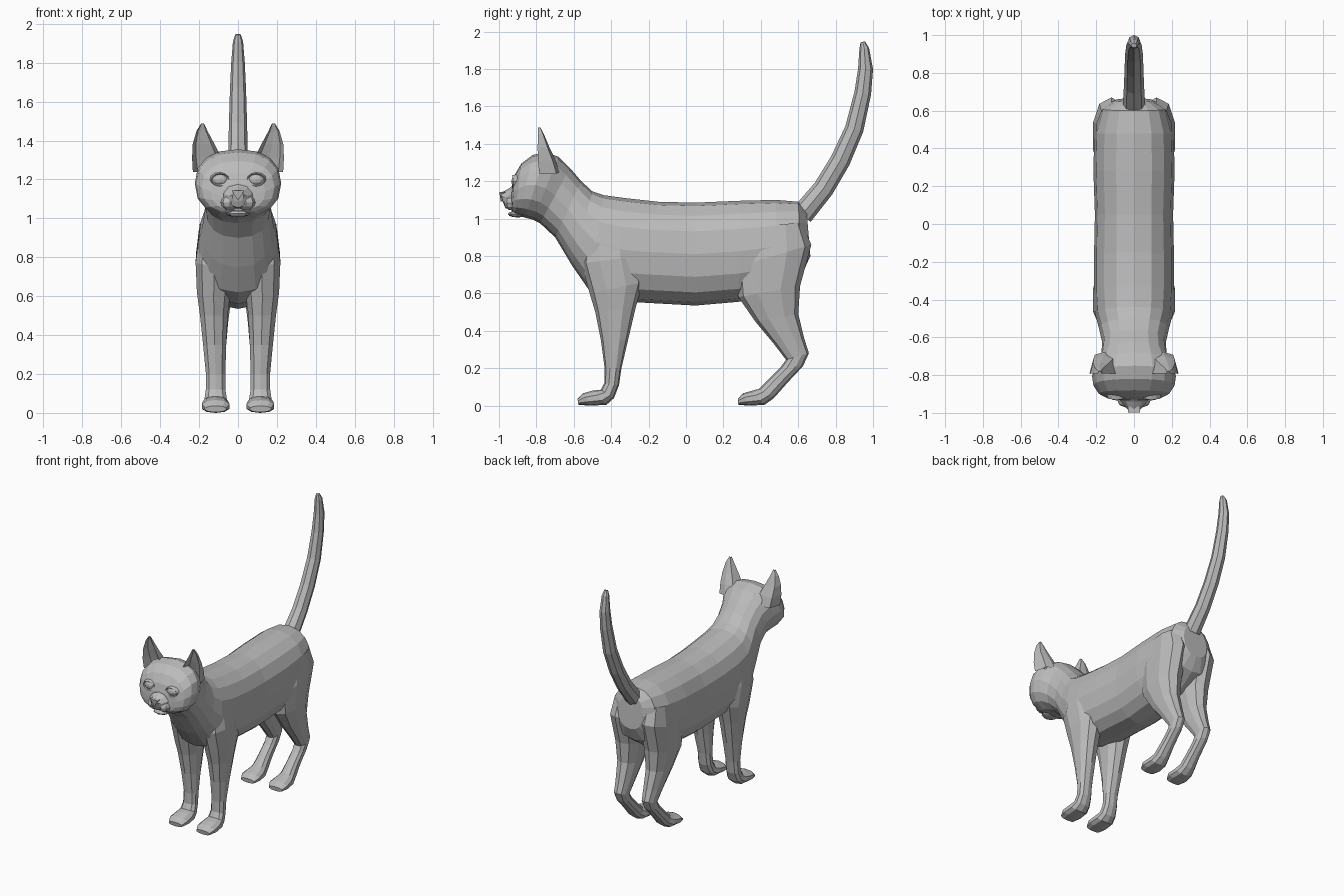
import bpy, bmesh, math
from mathutils import Vector

fur = bpy.data.materials.new("grey fur")
fur.diffuse_color = (0.5, 0.5, 0.5, 1)


def finish(name, bm):
    bmesh.ops.recalc_face_normals(bm, faces=bm.faces)
    me = bpy.data.meshes.new(name)
    bm.to_mesh(me)
    bm.free()
    me.materials.append(fur)
    ob = bpy.data.objects.new(name, me)
    bpy.context.collection.objects.link(ob)
    return ob


def skin(name, rings, cap_start=True, cap_end=True):
    """Bridge rings of points into a tube."""
    bm = bmesh.new()
    loops = [[bm.verts.new(p) for p in r] for r in rings]
    n = len(loops[0])
    for a, b in zip(loops, loops[1:]):
        for i in range(n):
            j = (i + 1) % n
            bm.faces.new((a[i], a[j], b[j], b[i]))
    if cap_start:
        bm.faces.new(loops[0])
    if cap_end:
        bm.faces.new(loops[-1])
    return finish(name, bm)


def power(v, p):
    return math.copysign(abs(v) ** p, v)


def section(y1, z1, y2, z2, x, w, n, p=1.0):
    """Rounded ring spanning two side-profile points, half width w about x."""
    c = Vector((x, (y1 + y2) / 2, (z1 + z2) / 2))
    axis = Vector((0, (y1 - y2) / 2, (z1 - z2) / 2))
    pts = []
    for i in range(n):
        a = 2 * math.pi * i / n
        pts.append(c + axis * power(math.cos(a), p) + Vector((w * power(math.sin(a), p), 0, 0)))
    return pts


def ball(name, loc, size, u=10, v=6):
    bm = bmesh.new()
    bmesh.ops.create_uvsphere(bm, u_segments=u, v_segments=v, radius=1)
    for q in bm.verts:
        q.co = Vector(loc) + Vector(size) * q.co
    return finish(name, bm)


# Torso, neck and skull: top y, z, bottom y, z, half width
trunk = [
    (0.645, 1.04, 0.665, 0.80, 0.10),
    (0.60, 1.09, 0.62, 0.70, 0.175),
    (0.48, 1.10, 0.48, 0.60, 0.21),
    (0.28, 1.095, 0.28, 0.555, 0.215),
    (0.05, 1.085, 0.05, 0.535, 0.207),
    (-0.15, 1.09, -0.22, 0.55, 0.212),
    (-0.33, 1.11, -0.39, 0.56, 0.212),
    (-0.44, 1.125, -0.52, 0.62, 0.205),
    (-0.50, 1.145, -0.61, 0.75, 0.185),
    (-0.56, 1.20, -0.70, 0.90, 0.168),
    (-0.62, 1.27, -0.78, 0.975, 0.175),
    (-0.68, 1.33, -0.82, 0.995, 0.205),
    (-0.75, 1.355, -0.86, 1.005, 0.222),
    (-0.82, 1.34, -0.89, 1.015, 0.215),
    (-0.88, 1.295, -0.915, 1.025, 0.187),
    (-0.915, 1.235, -0.93, 1.04, 0.14),
    (-0.93, 1.18, -0.935, 1.06, 0.08),
]
skin("torso_and_head", [section(a, b, c, d, 0, w, 16, 0.85) for a, b, c, d, w in trunk])

# Tail: centre y, z, half width across, half depth
tail = [(0.62, 1.02, 0.06, 0.06), (0.735, 1.16, 0.053, 0.056), (0.825, 1.31, 0.05, 0.054),
        (0.90, 1.48, 0.047, 0.05), (0.945, 1.67, 0.041, 0.045), (0.96, 1.80, 0.035, 0.04),
        (0.953, 1.91, 0.026, 0.026), (0.945, 1.945, 0.014, 0.012)]
rings = []
for i, (y, z, w, d) in enumerate(tail):
    a, b = tail[max(i - 1, 0)], tail[min(i + 1, len(tail) - 1)]
    t = Vector((b[0] - a[0], b[1] - a[1])).normalized()
    rings.append(section(y - t.y * d, z + t.x * d, y + t.y * d, z - t.x * d, 0, w, 8))
skin("tail", rings, cap_start=False)

# Legs: front y, z, back y, z, centre x, half width
front_leg = [
    (-0.53, 0.93, -0.30, 0.95, 0.12, 0.08),
    (-0.56, 0.76, -0.25, 0.80, 0.122, 0.10),
    (-0.515, 0.60, -0.23, 0.66, 0.125, 0.09),
    (-0.485, 0.50, -0.27, 0.52, 0.124, 0.075),
    (-0.455, 0.35, -0.31, 0.35, 0.12, 0.062),
    (-0.435, 0.20, -0.345, 0.20, 0.115, 0.052),
    (-0.437, 0.12, -0.358, 0.11, 0.115, 0.053),
    (-0.455, 0.085, -0.385, 0.04, 0.115, 0.06),
    (-0.50, 0.08, -0.425, 0.004, 0.115, 0.07),
    (-0.55, 0.066, -0.51, 0.0, 0.115, 0.074),
    (-0.58, 0.036, -0.575, 0.004, 0.115, 0.056),
]
hind_leg = [
    (0.34, 0.95, 0.62, 0.98, 0.12, 0.08),
    (0.26, 0.74, 0.67, 0.86, 0.12, 0.10),
    (0.28, 0.58, 0.61, 0.64, 0.12, 0.09),
    (0.37, 0.45, 0.60, 0.49, 0.118, 0.07),
    (0.47, 0.33, 0.632, 0.36, 0.115, 0.056),
    (0.535, 0.245, 0.657, 0.28, 0.115, 0.046),
    (0.505, 0.205, 0.625, 0.21, 0.115, 0.044),
    (0.44, 0.14, 0.545, 0.125, 0.115, 0.046),
    (0.39, 0.09, 0.47, 0.04, 0.115, 0.054),
    (0.355, 0.08, 0.42, 0.004, 0.115, 0.066),
    (0.305, 0.066, 0.34, 0.0, 0.115, 0.074),
    (0.277, 0.036, 0.28, 0.004, 0.115, 0.056),
]
for side, tag in ((1, "left"), (-1, "right")):
    for name, leg in (("front_leg", front_leg), ("hind_leg", hind_leg)):
        skin(f"{name}_{tag}", [section(a, b, c, d, side * x, w, 10, 0.85)
                               for a, b, c, d, x, w in leg], cap_start=False)

    # Ear: tapering rings with a hollowed front
    ear = []
    for x, y, z, rx, ry in ((0.15, -0.735, 1.24, 0.082, 0.06), (0.163, -0.75, 1.31, 0.073, 0.052),
                            (0.177, -0.765, 1.38, 0.056, 0.035), (0.185, -0.777, 1.45, 0.028, 0.018),
                            (0.182, -0.785, 1.487, 0.008, 0.007)):
        ring = []
        for k in range(8):
            c, s = math.cos(k * math.pi / 4), math.sin(k * math.pi / 4)
            dy = ry * s if s > 0.1 else (-0.8 * ry if s > -0.1 else 0.35 * ry * -s)
            lean = -0.25 * x * (1 - abs(c)) * 0
            tilt = (0.05 - 0.07 * c) * (1.40 - z) * 2.2 if z < 1.4 else 0
            ring.append(Vector((side * (x + rx * c), y + dy + lean, z + tilt * 0.4)))
        ear.append(ring)
    skin(f"ear_{tag}", ear, cap_start=False)

    # Eye with a raised lid rim
    eye = Vector((side * 0.092, -0.912, 1.198))
    ball(f"eye_{tag}", eye, (0.042, 0.022, 0.029))
    rim = []
    for k in range(12):
        a = k * math.pi / 6
        rim.append([eye + Vector((r * math.cos(a), dy + 0.16 * abs(r * math.cos(a)), 0.7 * r * math.sin(a)))
                    for r, dy in ((0.040, -0.014), (0.046, -0.020), (0.056, 0.004))])
    skin(f"eyelid_{tag}", rim + rim[:1], False, False)

    # Whisker pad
    ball(f"whisker_pad_{tag}", (side * 0.04, -0.925, 1.082), (0.052, 0.048, 0.04), 8, 6)

# Nose bridge: top y, z, bottom y, z, half width
muzzle = [(-0.89, 1.215, -0.90, 1.05, 0.095), (-0.94, 1.165, -0.935, 1.05, 0.075),
          (-0.975, 1.145, -0.965, 1.055, 0.045), (-0.992, 1.14, -0.978, 1.085, 0.03)]
skin("muzzle", [section(a, b, c, d, 0, w, 10) for a, b, c, d, w in muzzle], cap_start=False)

# Wedge nose
bm = bmesh.new()
back, front = [[bm.verts.new((x, y + dy, z)) for x, y, z in
                ((-0.032, -0.985, 1.143), (0.032, -0.985, 1.143), (0.0, -0.978, 1.092))]
               for dy in (0.02, -0.013)]
for i in range(3):
    j = (i + 1) % 3
    bm.faces.new((back[i], back[j], front[j], front[i]))
bm.faces.new(front)
finish("nose", bm)

# Chin below the mouth slit
ball("chin", (0, -0.90, 1.024), (0.062, 0.052, 0.018), 8, 6)
